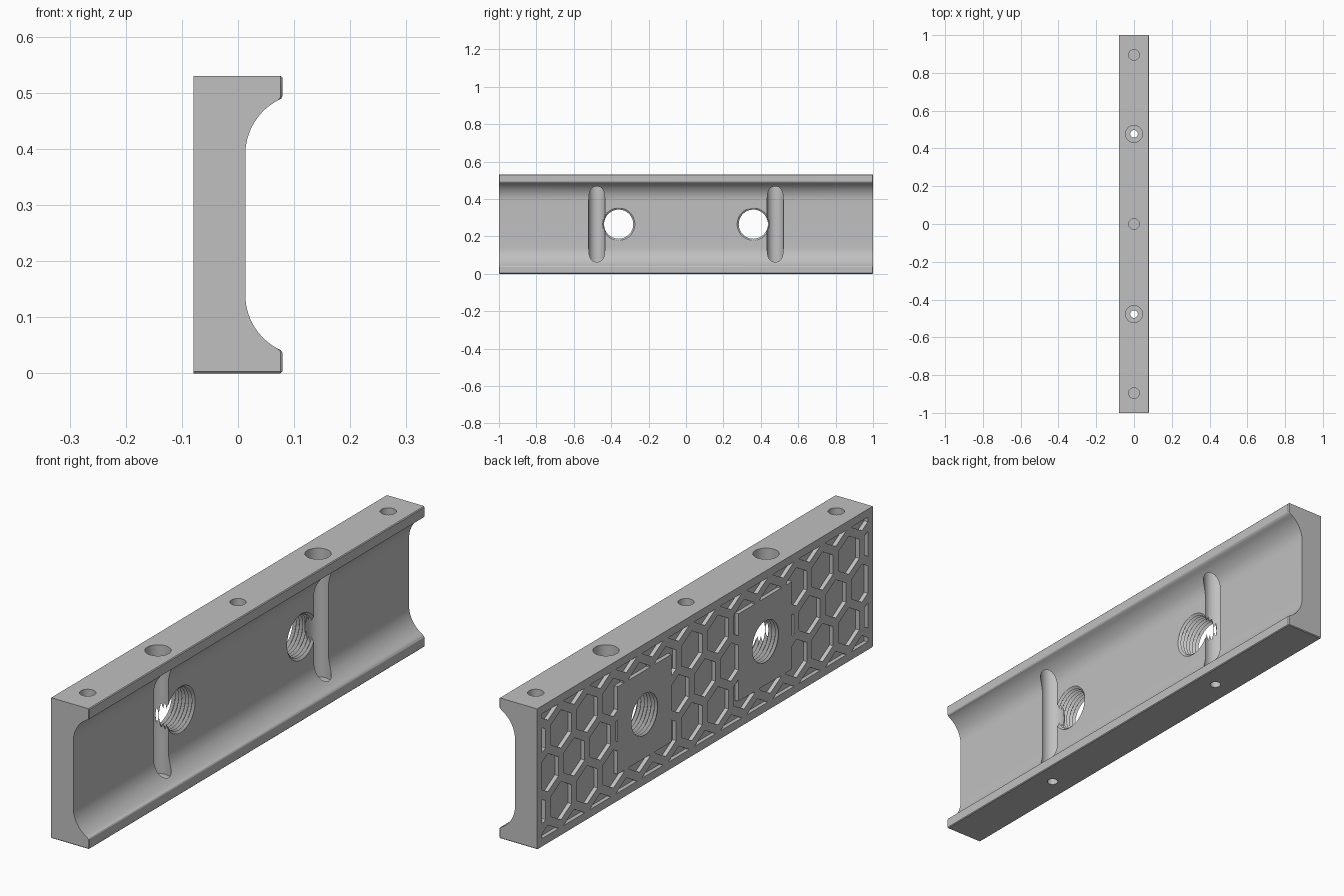
import bpy, bmesh
from math import sin, cos, pi, sqrt, acos
from mathutils import Vector, Matrix

cube = bpy.data.objects.get("Cube")
if cube:
    bpy.data.objects.remove(cube, do_unlink=True)

HALF_W, HEIGHT, MID = 0.079, 0.53, 0.265

grey = bpy.data.materials.new("light_grey")
grey.use_nodes = True
grey.diffuse_color = (0.53, 0.53, 0.53, 1)
grey.node_tree.nodes["Principled BSDF"].inputs["Base Color"].default_value = (0.53, 0.53, 0.53, 1)


def add_object(name, bm):
    bmesh.ops.recalc_face_normals(bm, faces=bm.faces)
    mesh = bpy.data.meshes.new(name)
    bm.to_mesh(mesh)
    bm.free()
    mesh.materials.append(grey)
    obj = bpy.data.objects.new(name, mesh)
    bpy.context.collection.objects.link(obj)
    return obj


def prism(bm, points, offset):
    """Closed prism from a flat outline swept along offset."""
    offset = Vector(offset)
    a = [bm.verts.new(p) for p in points]
    b = [bm.verts.new(Vector(p) + offset) for p in points]
    n = len(a)
    bm.faces.new(a)
    bm.faces.new(b[::-1])
    for i in range(n):
        j = (i + 1) % n
        bm.faces.new((a[i], b[i], b[j], a[j]))


def box(bm, low, high):
    x0, y0, z0 = low
    x1, y1, z1 = high
    prism(bm, [(x0, y0, z0), (x0, y1, z0), (x0, y1, z1), (x0, y0, z1)], (x1 - x0, 0, 0))


def upright_hole(bm, y, radius, z0, z1):
    n = 40
    ring = [(radius * cos(2 * pi * i / n), y + radius * sin(2 * pi * i / n), z0) for i in range(n)]
    prism(bm, ring, (0, 0, z1 - z0))


def boolean(target, cutter, operation="DIFFERENCE"):
    mod = target.modifiers.new("cut", "BOOLEAN")
    mod.operation = operation
    mod.object = cutter
    mod.solver = "EXACT"
    bpy.context.view_layer.objects.active = target
    bpy.ops.object.modifier_apply(modifier=mod.name)
    bpy.data.objects.remove(cutter, do_unlink=True)


# Body: a bar with a coved channel along its +x side
WALL, COVE, FLAT = 0.013, 0.109, 0.125
end = acos((WALL + COVE - HALF_W) / COVE)
STEPS = 14
cove = [(WALL + COVE * (1 - cos(end * i / STEPS)), FLAT + COVE * sin(end * i / STEPS))
        for i in range(STEPS + 1)]
profile = [(-HALF_W, 0), (HALF_W, 0)]
profile += [(x, MID - z) for x, z in reversed(cove)]
profile += [(x, MID + z) for x, z in cove]
profile += [(HALF_W, HEIGHT), (-HALF_W, HEIGHT)]
bm = bmesh.new()
prism(bm, [(x, -1, z) for x, z in profile], (0, 2, 0))
rim = []
for e in bm.edges:
    p, q = (v.co for v in e.verts)
    across = abs(p.y - q.y) < 0.01
    lip = min(p.x, q.x) > HALF_W - 0.001
    channel_end = across and min(p.x, q.x) > 0.01
    foot_end = across and max(p.z, q.z) < 0.001
    if lip or channel_end or foot_end:
        rim.append(e)
bmesh.ops.bevel(bm, geom=rim, offset=0.003, segments=1, affect="EDGES", clamp_overlap=True)
body = add_object("channel_bar", bm)

# Honeycomb pockets in the flat side, kept off the border and the hole pads
SIZE, POCKET, DEPTH = 0.09, 0.072, 0.015
PITCH = SIZE * sqrt(3)
bm = bmesh.new()
for row in range(-2, 3):
    for col in range(-8, 9):
        y = (col + 0.5 * (row % 2)) * PITCH
        z = MID + row * 1.5 * SIZE
        hexagon = [(-0.1, y + POCKET * sin(i * pi / 3), z + POCKET * cos(i * pi / 3))
                   for i in range(6)]
        prism(bm, hexagon, (0.1 - HALF_W + DEPTH, 0, 0))
pockets = add_object("pocket_cutter", bm)
bm = bmesh.new()
box(bm, (-0.2, -0.97, 0.03), (0.1, 0.97, 0.5))
boolean(pockets, add_object("border_limit", bm), "INTERSECT")
bm = bmesh.new()
for side in (-1, 1):
    box(bm, (-0.2, side * 0.36 - 0.16, 0.1), (0.1, side * 0.36 + 0.16, 0.43))
boolean(pockets, add_object("pad_limit", bm))
boolean(body, pockets)

# Upright bores that break into the channel, with small outlets below
bm = bmesh.new()
for side in (-1, 1):
    upright_hole(bm, side * 0.477, 0.045, 0.045, 0.6)
boolean(body, add_object("bore_cutter", bm))
bm = bmesh.new()
for side in (-1, 1):
    upright_hole(bm, side * 0.477, 0.02, -0.1, 0.1)
boolean(body, add_object("outlet_cutter", bm))

# Shallow blind holes in the top
bm = bmesh.new()
for y in (-0.895, 0, 0.895):
    upright_hole(bm, y, 0.028, HEIGHT - 0.05, 0.6)
boolean(body, add_object("blind_hole_cutter", bm))

# Threaded cross holes
SEG, TURN = 48, 0.014
bm = bmesh.new()
for side in (-1, 1):
    rings = []
    for k in range(23):
        radius = 0.078 if k % 2 == 0 else 0.088
        x = -0.093 + k * TURN / 2
        rings.append([bm.verts.new((x, side * 0.36 + radius * cos(2 * pi * i / SEG),
                                    MID + radius * sin(2 * pi * i / SEG))) for i in range(SEG)])
    for a, b in zip(rings, rings[1:]):
        for i in range(SEG):
            j = (i + 1) % SEG
            bm.faces.new((a[i], a[j], b[j], b[i]))
    bm.faces.new(rings[0])
    bm.faces.new(rings[-1])
boolean(body, add_object("thread_cutter", bm))

# Smooth curved walls, keep edges sharp
bpy.ops.object.select_all(action="DESELECT")
body.select_set(True)
bpy.context.view_layer.objects.active = body
bpy.ops.object.shade_smooth_by_angle(angle=pi / 6)
